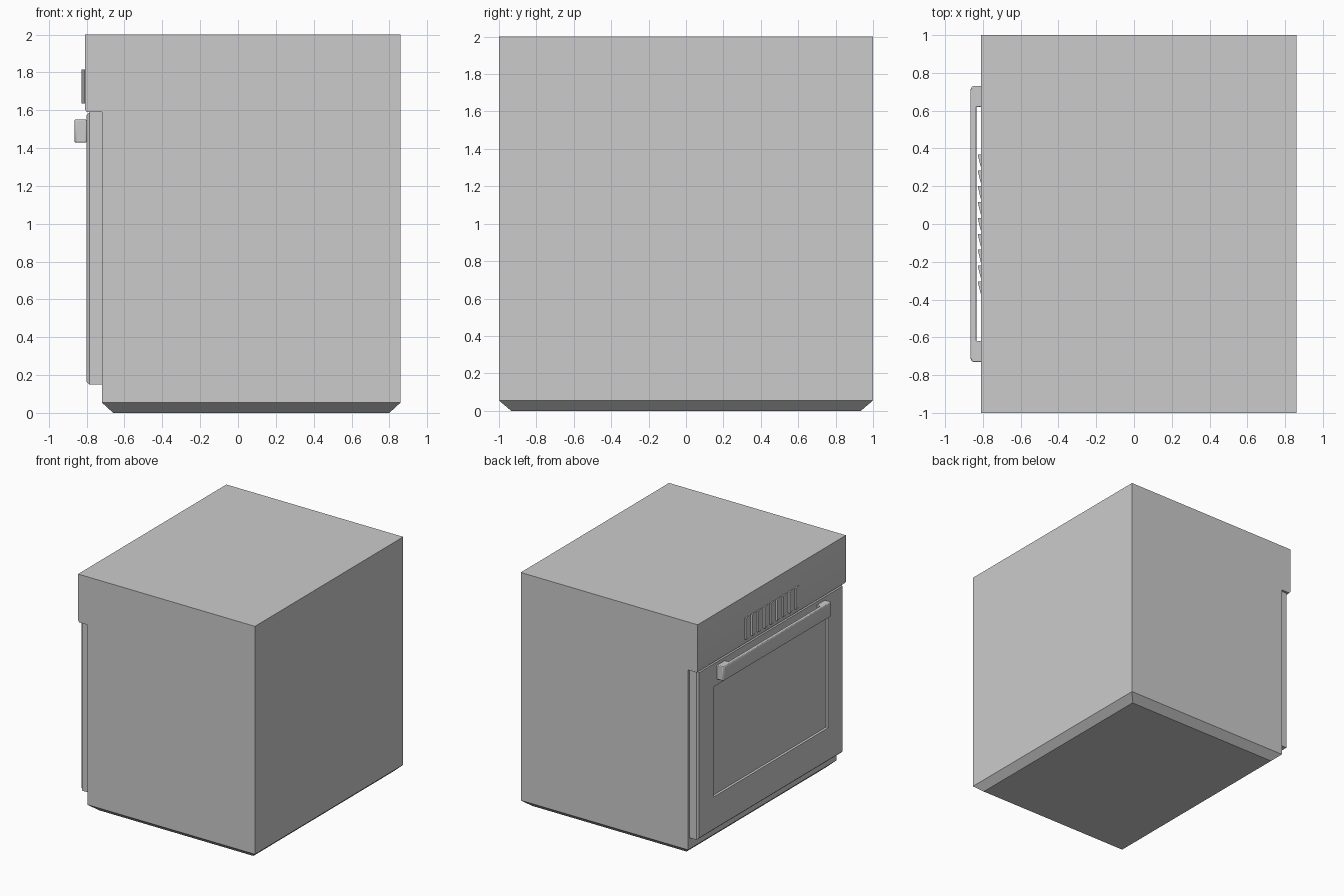
import bpy, bmesh

if "Cube" in bpy.data.objects:
    bpy.data.objects.remove(bpy.data.objects["Cube"])


def make_object(name, bm, bevel=0.0, segments=2):
    bmesh.ops.recalc_face_normals(bm, faces=bm.faces[:])
    mesh = bpy.data.meshes.new(name)
    bm.to_mesh(mesh)
    bm.free()
    obj = bpy.data.objects.new(name, mesh)
    bpy.context.collection.objects.link(obj)
    bpy.ops.object.select_all(action='DESELECT')
    bpy.context.view_layer.objects.active = obj
    obj.select_set(True)
    if bevel:
        mod = obj.modifiers.new("soft_edges", 'BEVEL')
        mod.width, mod.segments, mod.limit_method = bevel, segments, 'ANGLE'
    bpy.ops.object.shade_smooth_by_angle(angle=0.6)
    return obj


def loft(rings):
    """Closed solid through matching rings of points."""
    bm = bmesh.new()
    loops = [[bm.verts.new(p) for p in ring] for ring in rings]
    n = len(loops[0])
    for a, b in zip(loops, loops[1:]):
        for i in range(n):
            j = (i + 1) % n
            bm.faces.new((a[i], a[j], b[j], b[i]))
    bm.faces.new(loops[0])
    bm.faces.new(loops[-1])
    return bm


def rect_xy(x0, x1, y, z):
    return [(x0, -y, z), (x1, -y, z), (x1, y, z), (x0, y, z)]


def rect_yz(x, y, z0, z1):
    return [(x, -y, z0), (x, y, z0), (x, y, z1), (x, -y, z1)]


# Cabinet with chamfered foot
make_object("cabinet", loft([rect_xy(-0.66, 0.80, 0.935, 0),
                             rect_xy(-0.72, 0.86, 1, 0.055),
                             rect_xy(-0.72, 0.86, 1, 2)]))

# Control panel overhanging the door, small chamfer on its lower lip
lip = [(-0.72, 1.59), (-0.80, 1.59), (-0.81, 1.605), (-0.81, 2), (-0.72, 2)]
make_object("control_panel", loft([[(x, y, z) for x, z in lip] for y in (-1, 1)]))

# Door with softened outer edge and recessed window
make_object("door", loft([rect_yz(-0.72, 0.98, 0.15, 1.59),
                          rect_yz(-0.785, 0.98, 0.15, 1.59),
                          rect_yz(-0.80, 0.965, 0.165, 1.575),
                          rect_yz(-0.80, 0.775, 0.44, 1.38),
                          rect_yz(-0.785, 0.77, 0.445, 1.375)]))

# Bracket-shaped handle
outline = [(-0.80, -0.73), (-0.855, -0.73), (-0.865, -0.715),
           (-0.865, 0.715), (-0.855, 0.73), (-0.80, 0.73),
           (-0.80, 0.62), (-0.835, 0.62), (-0.835, -0.62), (-0.80, -0.62)]
make_object("door_handle",
            loft([[(x, y, z) for x, y in outline] for z in (1.43, 1.55)]), 0.005)

# Row of wedge-shaped vent slats
for i in range(9):
    y = (i - 4) * 0.084
    wedge = [(-0.80, y - 0.032), (-0.812, y - 0.032), (-0.826, y + 0.025),
             (-0.826, y + 0.032), (-0.80, y + 0.032)]
    make_object(f"vent_slat_{i + 1}",
                loft([[(px, py, z) for px, py in wedge] for z in (1.635, 1.815)]))
